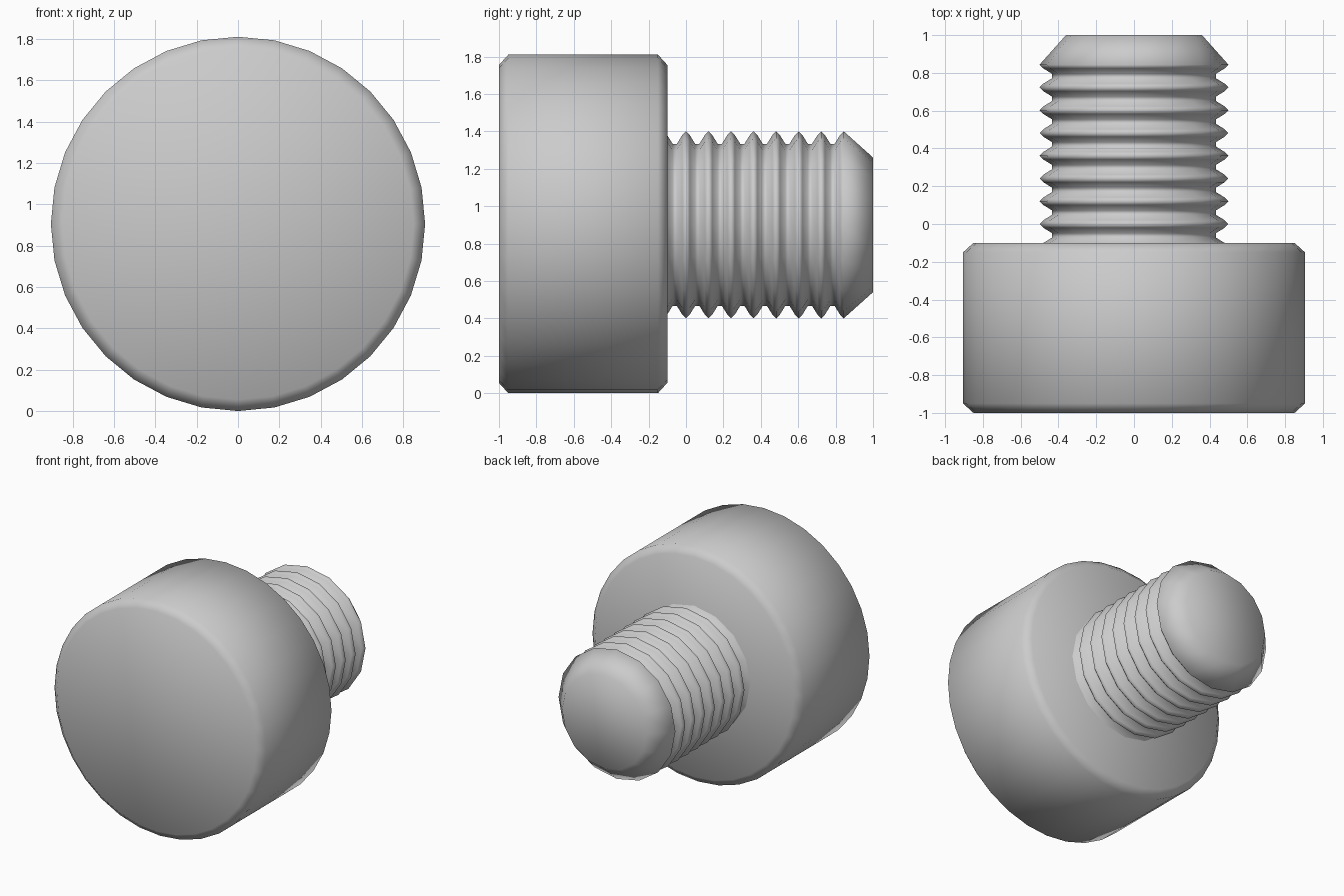
import bpy, bmesh
from math import sin, cos, tau

if "Cube" in bpy.data.objects:
    bpy.data.objects.remove(bpy.data.objects["Cube"])

CENTRE_Z = 0.905


def lathe(name, profile, sides, centre_z):
    """Revolve (y, radius) points around the y axis, with capped ends."""
    bm = bmesh.new()
    rings = []
    for y, r in profile:
        rings.append([bm.verts.new((r * sin(tau * i / sides), y,
                                    centre_z + r * cos(tau * i / sides)))
                      for i in range(sides)])
    for a, b in zip(rings, rings[1:]):
        for i in range(sides):
            j = (i + 1) % sides
            bm.faces.new((a[i], a[j], b[j], b[i]))
    bm.faces.new(rings[0])
    bm.faces.new(rings[-1])
    bmesh.ops.recalc_face_normals(bm, faces=bm.faces)
    for f in bm.faces:
        f.smooth = True
    mesh = bpy.data.meshes.new(name)
    bm.to_mesh(mesh)
    bm.free()
    ob = bpy.data.objects.new(name, mesh)
    bpy.context.collection.objects.link(ob)
    return ob


# Chamfered bolt head
lathe("bolt_head", [(-1.0, 0.85), (-0.95, 0.905), (-0.15, 0.905), (-0.1, 0.85)],
      32, CENTRE_Z)

# Threaded shaft: eight ridges with rounded valleys, then a tapered tip
PITCH = 0.1205
thread = [(-PITCH, 0.5)]
for k in range(8):
    peak = k * PITCH
    thread += [(peak - PITCH + 0.02, 0.48), (peak - PITCH + 0.049, 0.433),
               (peak - 0.049, 0.433), (peak - 0.02, 0.48), (peak, 0.5)]
thread.append((1.0, 0.36))
lathe("threaded_shaft", thread, 16, 0.9)
